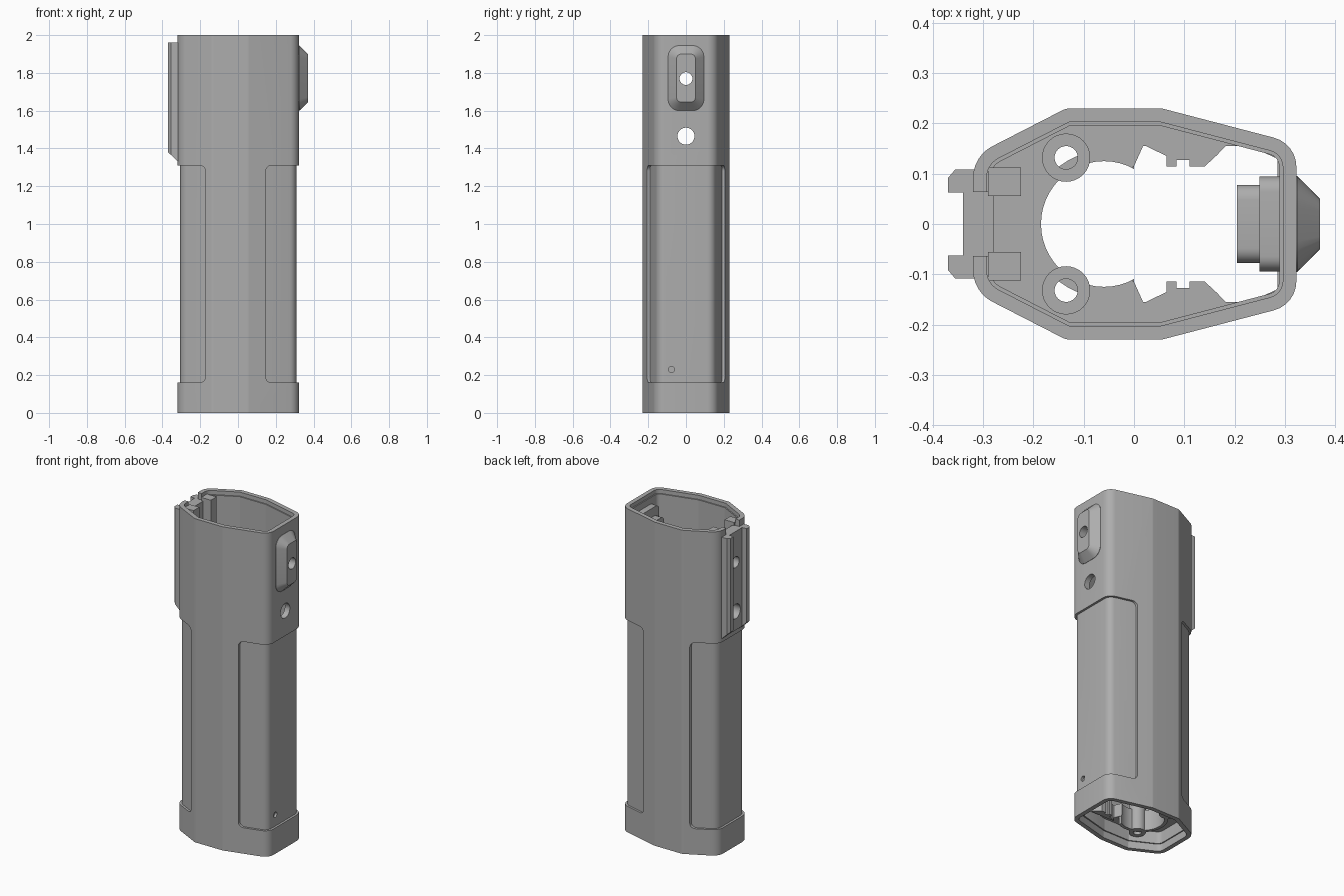
import bpy, bmesh, math
from mathutils import Vector

cube = bpy.data.objects.get("Cube")
if cube:
    bpy.data.objects.remove(cube)

grey = bpy.data.materials.new("mid grey")
grey.use_nodes = True
grey.diffuse_color = (0.42, 0.42, 0.42, 1)
grey.node_tree.nodes["Principled BSDF"].inputs["Base Color"].default_value = grey.diffuse_color


def fillet(corners, steps=6):
    """Round each (x, y, radius) corner of a closed outline."""
    out, n = [], len(corners)
    for i, (x, y, r) in enumerate(corners):
        p = Vector((x, y))
        if r < 0.001:
            out.append(p)
            continue
        a = (Vector(corners[i - 1][:2]) - p).normalized()
        b = (Vector(corners[(i + 1) % n][:2]) - p).normalized()
        half = a.angle(b) / 2
        center = p + (a + b).normalized() * r / math.sin(half)
        va = p + a * r / math.tan(half) - center
        vb = p + b * r / math.tan(half) - center
        turn = math.atan2(va.cross(vb), va.dot(vb))
        for k in range(steps + 1):
            t = turn * k / steps
            c, s = math.cos(t), math.sin(t)
            out.append(center + Vector((va.x * c - va.y * s, va.x * s + va.y * c)))
    return out


def outline(inset=0):
    """Body cross-section, moved inwards by inset."""
    upper = [(-0.32, 0.135, 0.07), (-0.135, 0.23, 0.04), (0.055, 0.23, 0.04), (0.323, 0.16, 0.06)]
    pts = upper + [(x, -y, r) for x, y, r in reversed(upper)]
    out, n = [], len(pts)
    for i, (x, y, r) in enumerate(pts):
        p = Vector((x, y))
        d1 = (p - Vector(pts[i - 1][:2])).normalized()
        d2 = (Vector(pts[(i + 1) % n][:2]) - p).normalized()
        n1, n2 = Vector((d1.y, -d1.x)), Vector((d2.y, -d2.x))
        q = p + (n1 + n2) * inset / (1 + n1.dot(n2))
        out.append((q.x, q.y, max(r - inset, 0.01)))
    return fillet(out)


def rect(a0, a1, b0, b1, r=0):
    return fillet([(a0, b0, r), (a1, b0, r), (a1, b1, r), (a0, b1, r)])


def circle(a, b, r, n=32):
    return [(a + r * math.cos(i * math.tau / n), b + r * math.sin(i * math.tau / n)) for i in range(n)]


def loft(name, axis, sections):
    """Solid through (outline, height) sections along one axis."""
    place = {"x": lambda a, b, t: (t, a, b), "y": lambda a, b, t: (a, t, b), "z": lambda a, b, t: (a, b, t)}[axis]
    bm = bmesh.new()
    rings = [[bm.verts.new(place(p[0], p[1], t)) for p in pts] for pts, t in sections]
    n = len(rings[0])
    bm.faces.new(rings[0])
    bm.faces.new(rings[-1])
    for lo, hi in zip(rings, rings[1:]):
        for i in range(n):
            j = (i + 1) % n
            bm.faces.new((lo[i], lo[j], hi[j], hi[i]))
    bmesh.ops.recalc_face_normals(bm, faces=bm.faces)
    mesh = bpy.data.meshes.new(name)
    bm.to_mesh(mesh)
    bm.free()
    mesh.materials.append(grey)
    obj = bpy.data.objects.new(name, mesh)
    bpy.context.collection.objects.link(obj)
    return obj


def prism(name, axis, pts, lo, hi):
    return loft(name, axis, [(pts, lo), (pts, hi)])


def combine(target, tool, operation="DIFFERENCE"):
    mod = target.modifiers.new("cut", "BOOLEAN")
    mod.operation, mod.solver, mod.object = operation, "EXACT", tool
    bpy.context.view_layer.objects.active = target
    bpy.ops.object.modifier_apply(modifier=mod.name)
    bpy.data.objects.remove(tool)


# Outer shell with wrapped grip recesses at both ends
shell = prism("shell", "z", outline(), 0, 2)
for x0, x1 in ((0.147, 0.6), (-0.6, -0.173)):
    grip = prism("grip_cutter", "y", rect(x0, x1, 0.16, 1.31, 0.03), -0.5, 0.5)
    combine(grip, prism("grip_core", "z", outline(0.014), -0.1, 2.1))
    combine(shell, grip)

# Hollow interior above and below the floor, with a small lip at each rim
for inset, lo, hi in ((0.034, 0.2, 1.98), (0.027, 1.975, 2.1), (0.034, 0.04, 0.12), (0.027, -0.1, 0.045)):
    combine(shell, prism("cavity", "z", outline(inset), lo, hi))

# Floor opening: round seat running into a wide slot
combine(shell, prism("seat_hole", "z", circle(-0.06, 0, 0.125, 48), 0.05, 0.3))
slot = [(-0.02, -0.1), (0, -0.115), (0.018, -0.155), (0.23, -0.155), (0.285, -0.13),
        (0.285, 0.13), (0.23, 0.155), (0.018, 0.155), (0, 0.115), (-0.02, 0.1)]
combine(shell, prism("slot_hole", "z", slot, 0.05, 0.3))
for s in (-1, 1):
    combine(shell, prism("screw_hole", "z", circle(-0.135, s * 0.132, 0.023), 0.05, 0.3))

# Raised button housing outside the end wall and its stepped backing inside
housing = loft("button_housing", "x", [(rect(-0.095, 0.095, 1.6, 1.945, 0.06), 0.315),
                                       (rect(-0.095, 0.095, 1.6, 1.945, 0.06), 0.325),
                                       (rect(-0.05, 0.05, 1.645, 1.9, 0.025), 0.37)])
backing = prism("housing_backing", "x", rect(-0.094, 0.094, 1.61, 1.935, 0.03), 0.25, 0.3)
inner_backing = prism("inner_backing", "x", rect(-0.078, 0.078, 1.66, 1.88, 0.03), 0.205, 0.255)

# Slide web between the rails at the other end
web = prism("slide_web", "x", rect(-0.064, 0.064, 1.35, 1.96), -0.34, -0.278)
combine(shell, prism("web_notch", "x", rect(-0.064, 0.064, 1.96, 2.1), -0.4, -0.25))

# Cross holes through both ends
for z, r in ((1.77, 0.034), (1.465, 0.045)):
    for part in (shell, housing, backing, inner_backing, web):
        combine(part, prism("cross_hole", "x", circle(0, z, r), -0.5, 0.5))
combine(shell, prism("pin_hole", "x", circle(-0.077, 0.23, 0.016), 0.295, 0.5))

# Ring under the floor
ring = prism("seat_ring", "z", circle(-0.06, 0, 0.145, 48), 0.07, 0.125)
combine(ring, prism("ring_bore", "z", circle(-0.06, 0, 0.125, 48), 0, 0.2))
combine(ring, prism("ring_gap", "z", rect(0.0, 0.3, -0.2, 0.2), 0, 0.2))

# Mirrored details: rails, clips, screw bosses and side tabs
for s, side in ((-1, "front"), (1, "back")):
    rail = prism(side + "_rail", "y", [(-0.37, 1.96), (-0.295, 1.96), (-0.295, 1.31), (-0.312, 1.325), (-0.37, 1.38)],
                 s * 0.063, s * 0.108)
    combine(rail, prism("rail_chamfer", "z", [(-0.38, s * 0.08), (-0.355, s * 0.109), (-0.38, s * 0.12)], 1.2, 2.1))
    prism(side + "_clip", "z", rect(-0.29, -0.225, s * 0.056, s * 0.112), 1.35, 1.98)
    boss = prism(side + "_screw_boss", "z", circle(-0.135, s * 0.132, 0.048), 0.07, 0.28)
    combine(boss, prism("boss_bore", "z", circle(-0.135, s * 0.132, 0.023), 0, 0.4))
    tab = prism(side + "_tab", "z", [(0.018, s * 0.158), (0.065, s * 0.135), (0.065, s * 0.114), (0.14, s * 0.114),
                                     (0.165, s * 0.137), (0.185, s * 0.158)], 0.1, 0.2)
    combine(tab, prism("tab_notch", "z", rect(0.085, 0.11, s * 0.11, s * 0.127), 0.05, 0.3))

# Smooth rounded areas while keeping hard edges
bpy.ops.object.select_all(action="DESELECT")
for obj in bpy.context.collection.objects:
    if obj.type == "MESH":
        obj.select_set(True)
        bpy.context.view_layer.objects.active = obj
bpy.ops.object.shade_smooth_by_angle(angle=math.radians(20))
